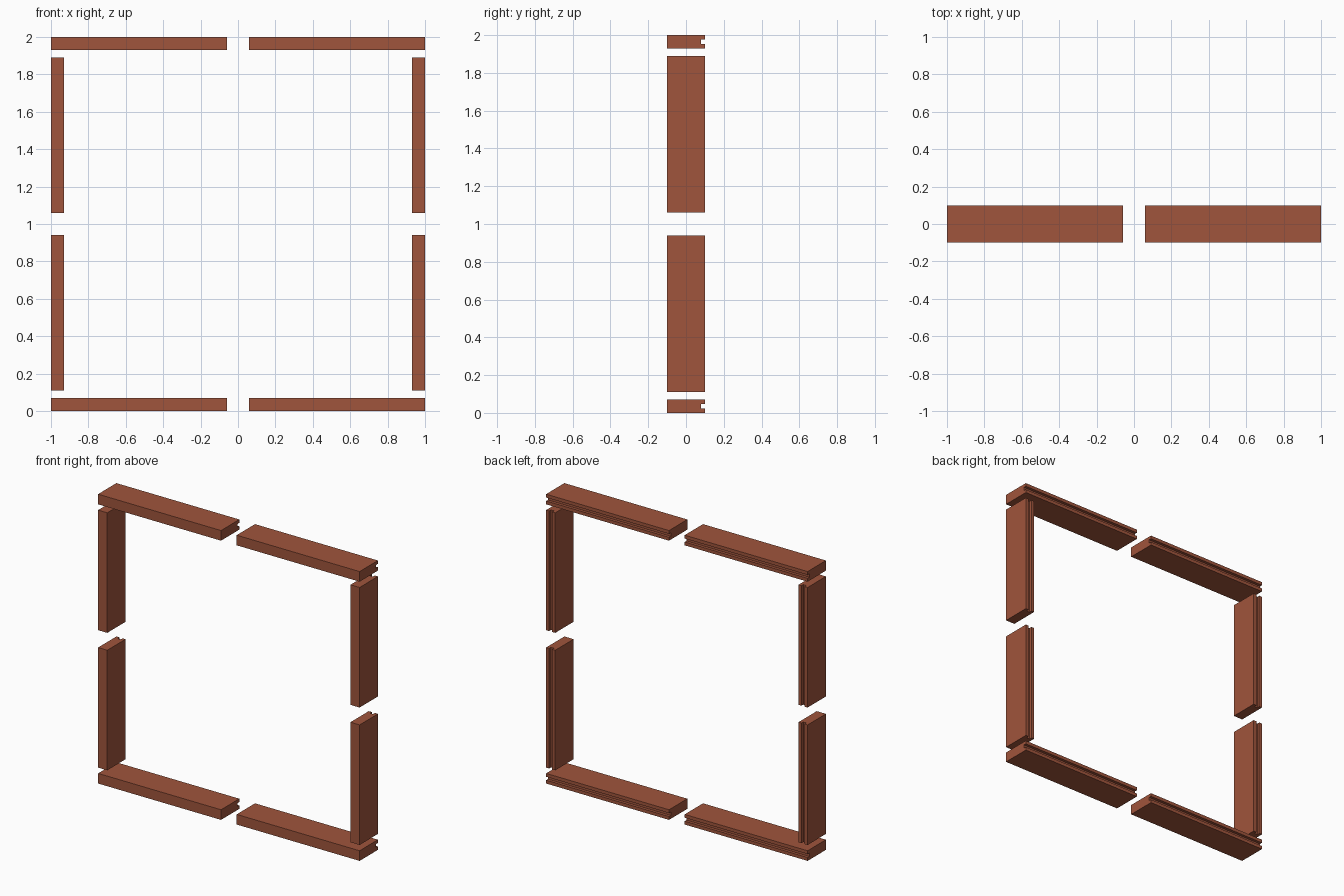
import bpy, bmesh
from mathutils import Vector

if "Cube" in bpy.data.objects:
    bpy.data.objects.remove(bpy.data.objects["Cube"])

mat = bpy.data.materials.new("red_brown_wood")
mat.diffuse_color = (0.35, 0.09, 0.045, 1)
mat.use_nodes = True
mat.node_tree.nodes["Principled BSDF"].inputs["Base Color"].default_value = mat.diffuse_color

T = 0.07        # board thickness
Y = 0.10        # half depth
G = 0.012       # half width of the groove in the back edge
D = 0.02        # groove depth

# Board section: (across thickness, depth), groove on the back edge
SECTION = [(-T/2, -Y), (T/2, -Y), (T/2, Y), (G, Y),
           (G, Y - D), (-G, Y - D), (-G, Y), (-T/2, Y)]


def board(name, centre, start, end, upright):
    """Extrude the grooved section along z (upright) or x (rail)."""
    bm = bmesh.new()

    def place(t, y, s):
        return Vector((centre + t, y, s)) if upright else Vector((s, y, centre + t))

    face = bm.faces.new([bm.verts.new(place(t, y, start)) for t, y in SECTION])
    ext = bmesh.ops.extrude_face_region(bm, geom=[face])
    verts = [g for g in ext["geom"] if isinstance(g, bmesh.types.BMVert)]
    shift = place(0, 0, end) - place(0, 0, start)
    bmesh.ops.translate(bm, verts=verts, vec=shift)
    bmesh.ops.recalc_face_normals(bm, faces=bm.faces)
    mesh = bpy.data.meshes.new(name)
    bm.to_mesh(mesh)
    bm.free()
    mesh.materials.append(mat)
    obj = bpy.data.objects.new(name, mesh)
    bpy.context.collection.objects.link(obj)


# Top and bottom rails, each split into two halves
for level, z in (("bottom", T/2), ("top", 2 - T/2)):
    board(f"{level}_rail_left", z, -1.0, -0.06, False)
    board(f"{level}_rail_right", z, 0.06, 1.0, False)

# Side posts, each split into lower and upper halves
for side, x in (("left", -1 + T/2), ("right", 1 - T/2)):
    board(f"{side}_post_lower", x, 0.11, 0.94, True)
    board(f"{side}_post_upper", x, 1.06, 1.89, True)
